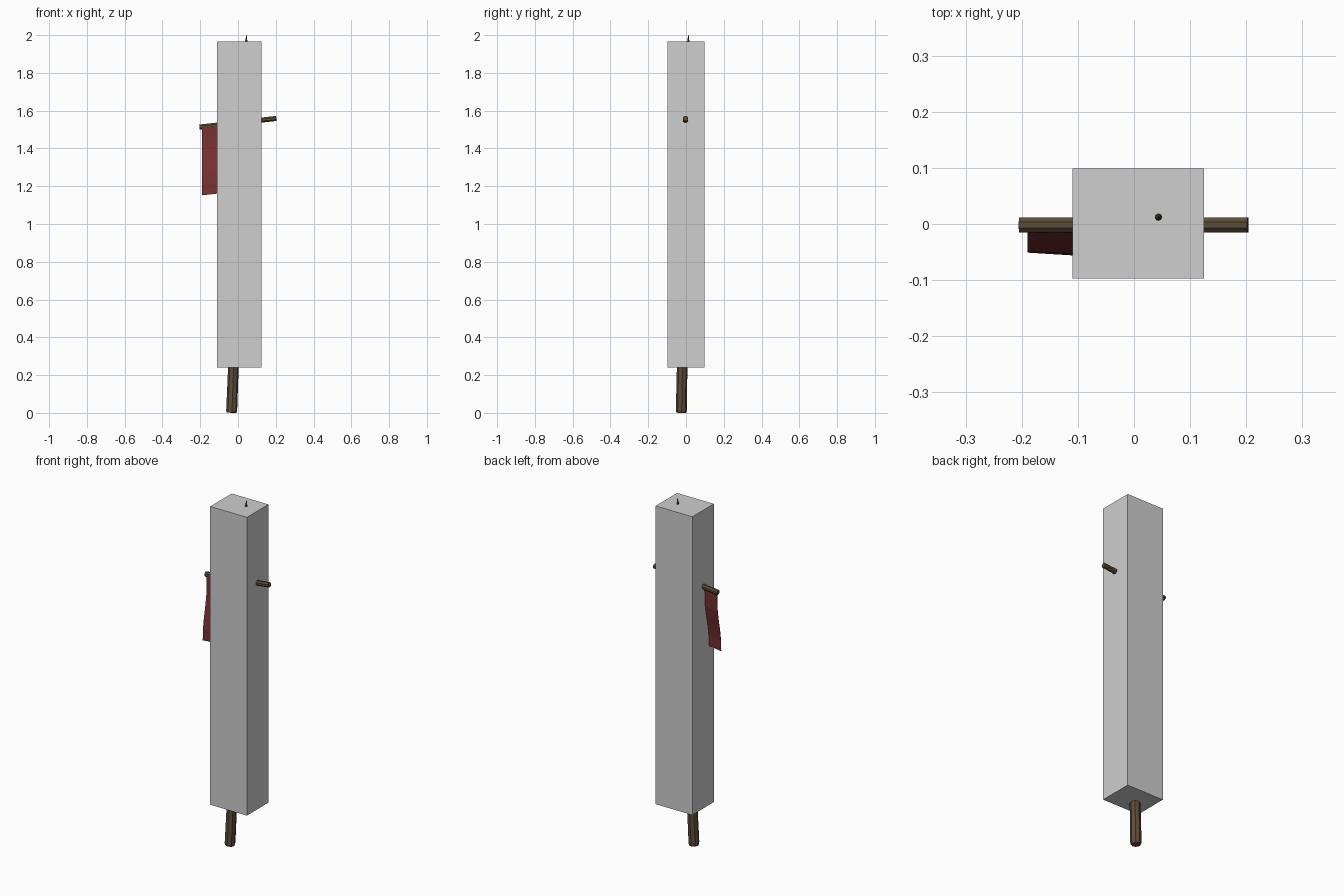
import bpy, bmesh, math
from mathutils import Vector

if "Cube" in bpy.data.objects:
    bpy.data.objects.remove(bpy.data.objects["Cube"])


def material(name, rgb):
    m = bpy.data.materials.new(name)
    m.diffuse_color = (*rgb, 1)
    m.use_nodes = True
    m.node_tree.nodes["Principled BSDF"].inputs["Base Color"].default_value = m.diffuse_color
    return m


GREY = material("light grey", (0.62, 0.62, 0.62))
WOOD = material("dark wood", (0.112, 0.074, 0.042))
RED = material("dark red cloth", (0.188, 0.030, 0.031))


def add_object(name, bm, mat):
    mesh = bpy.data.meshes.new(name)
    bmesh.ops.recalc_face_normals(bm, faces=bm.faces)
    bm.to_mesh(mesh)
    bm.free()
    mesh.materials.append(mat)
    ob = bpy.data.objects.new(name, mesh)
    bpy.context.collection.objects.link(ob)
    return ob


def rod(name, start, end, stations, sides, mat):
    """Lofted rod: stations are (fraction along the axis, radius)."""
    start, end = Vector(start), Vector(end)
    axis = end - start
    turn = axis.to_track_quat('Z', 'Y')
    bm = bmesh.new()
    rings = []
    for t, r in stations:
        ring = []
        for i in range(sides):
            a = 2 * math.pi * (i + 0.5) / sides
            offset = turn @ Vector((r * math.cos(a), r * math.sin(a), 0))
            ring.append(bm.verts.new(start + axis * t + offset))
        rings.append(ring)
    for low, high in zip(rings, rings[1:]):
        for i in range(sides):
            j = (i + 1) % sides
            bm.faces.new((low[i], low[j], high[j], high[i]))
    bm.faces.new(rings[0])
    bm.faces.new(rings[-1])
    return add_object(name, bm, mat)


# Tall block around the pole
bm = bmesh.new()
bmesh.ops.create_cube(bm, size=1)
bmesh.ops.scale(bm, vec=(0.235, 0.196, 1.725), verts=bm.verts)
bmesh.ops.translate(bm, vec=(0.0075, 0.001, 1.1025), verts=bm.verts)
add_object("tall_block", bm, GREY)

# Leaning pole with a pointed tip
rod("pole", (-0.034, -0.025, 0.001), (0.045, 0.013, 2.0),
    [(0, 0.026), (0.006, 0.029), (0.12, 0.028), (0.9, 0.02),
     (0.98, 0.007), (1, 0.001)], 8, WOOD)

# Sloping crossbar
rod("crossbar", (-0.204, -0.002, 1.513), (0.203, -0.002, 1.559),
    [(0, 0.0145), (1, 0.0145)], 8, WOOD)

# Hanging banner cloth with a gentle wave: (y, drop) down the cloth
wave = [(-0.014, 0.0), (-0.015, 0.06), (-0.018, 0.12), (-0.028, 0.18),
        (-0.040, 0.24), (-0.048, 0.30), (-0.050, 0.362)]
columns = 6
bm = bmesh.new()
grid = []
for y, drop in wave:
    row = []
    for c in range(columns + 1):
        x = -0.19 + 0.29 * c / columns
        sway = -0.018 * (c / columns) * (drop / 0.362)
        row.append(bm.verts.new((x, y + sway, 1.514 + 0.11 * (x + 0.19) - drop)))
    grid.append(row)
for a, b in zip(grid, grid[1:]):
    for c in range(columns):
        bm.faces.new((a[c], b[c], b[c + 1], a[c + 1]))
banner = add_object("banner_cloth", bm, RED)
thickness = banner.modifiers.new("thickness", 'SOLIDIFY')
thickness.thickness = 0.002
thickness.offset = 0
